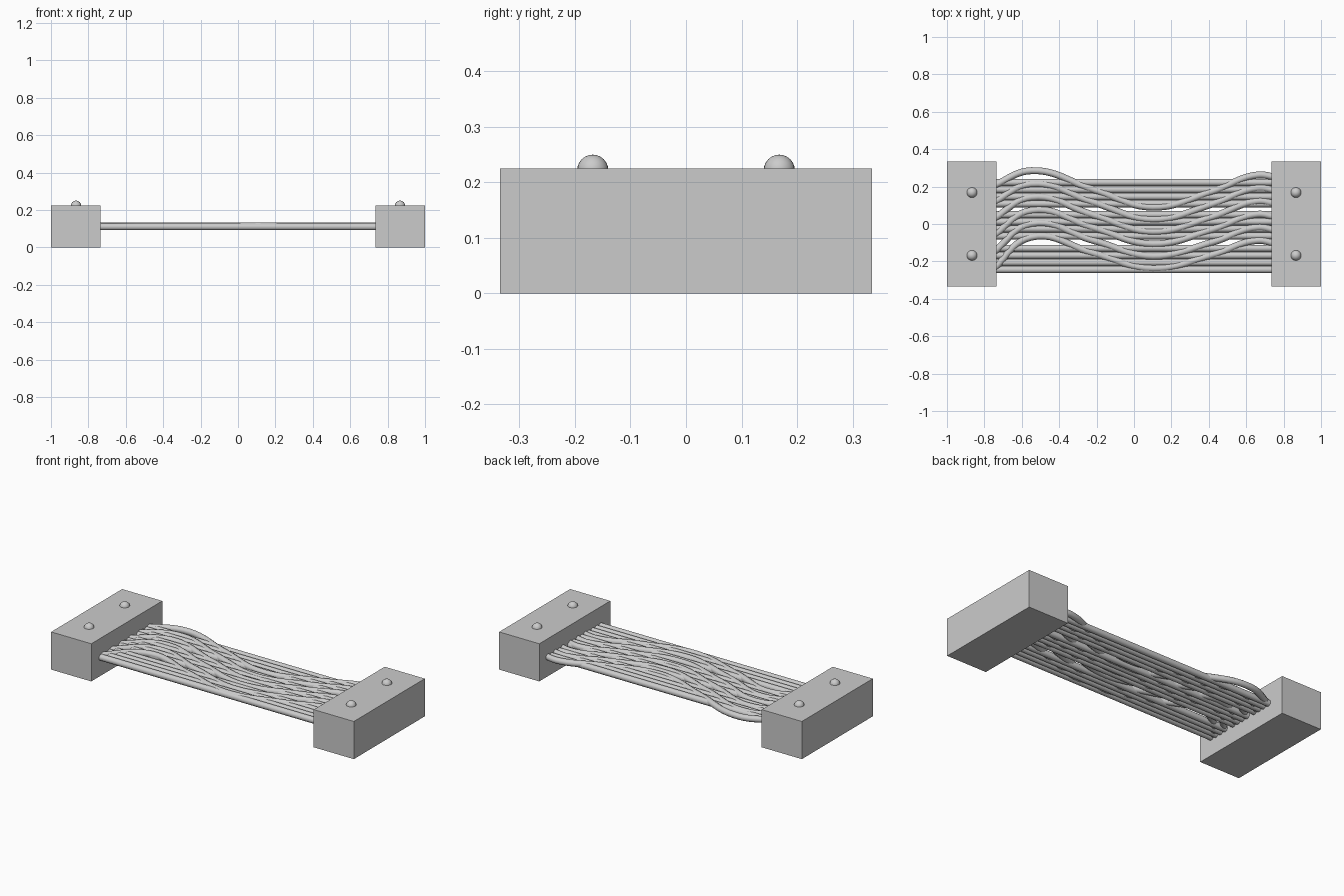
import bpy
import bmesh
from mathutils import Matrix

if "Cube" in bpy.data.objects:
    bpy.data.objects.remove(bpy.data.objects["Cube"])


def mesh_object(name, bm, smooth=False):
    mesh = bpy.data.meshes.new(name)
    bm.to_mesh(mesh)
    bm.free()
    for p in mesh.polygons:
        p.use_smooth = smooth
    obj = bpy.data.objects.new(name, mesh)
    bpy.context.collection.objects.link(obj)
    return obj


def wire(name, points, radius):
    curve = bpy.data.curves.new(name, 'CURVE')
    curve.dimensions = '3D'
    curve.bevel_depth = radius
    curve.bevel_resolution = 3
    curve.resolution_u = 10
    curve.use_fill_caps = True
    spline = curve.splines.new('BEZIER')
    spline.bezier_points.add(len(points) - 1)
    for bp, co in zip(spline.bezier_points, points):
        bp.co = co
        bp.handle_left_type = bp.handle_right_type = 'AUTO'
    obj = bpy.data.objects.new(name, curve)
    bpy.context.collection.objects.link(obj)


# End blocks with two domed studs each
for side, label in ((-1, "left"), (1, "right")):
    bm = bmesh.new()
    bmesh.ops.create_cube(bm, size=1, matrix=Matrix.Translation((side * 0.8675, 0, 0.1125))
                          @ Matrix.Diagonal((0.265, 0.67, 0.225, 1)))
    mesh_object(label + "_connector_block", bm)
    for y in (-0.168, 0.168):
        bm = bmesh.new()
        bmesh.ops.create_uvsphere(bm, u_segments=24, v_segments=12, radius=0.028,
                                  matrix=Matrix.Translation((side * 0.866, y, 0.222)))
        mesh_object(label + "_stud", bm, True)

# Straight wires: three bundles of four
for top in (0.222, 0.05, -0.13):
    for i in range(4):
        y = top - 0.038 * i
        wire("straight_wire", [(-0.76, y, 0.11), (0.76, y, 0.11)], 0.019)

# Wavy wires: (x, y of first wire, spacing to the next wire)
wave = [(-0.76, 0.20, 0.09), (-0.55, 0.285, 0.071), (-0.22, 0.185, 0.068),
        (0.1, 0.09, 0.0655), (0.42, 0.175, 0.068), (0.66, 0.262, 0.07),
        (0.76, 0.25, 0.071)]
for i in range(6):
    wire("wavy_wire", [(x, y - gap * i, 0.116) for x, y, gap in wave], 0.0185)
